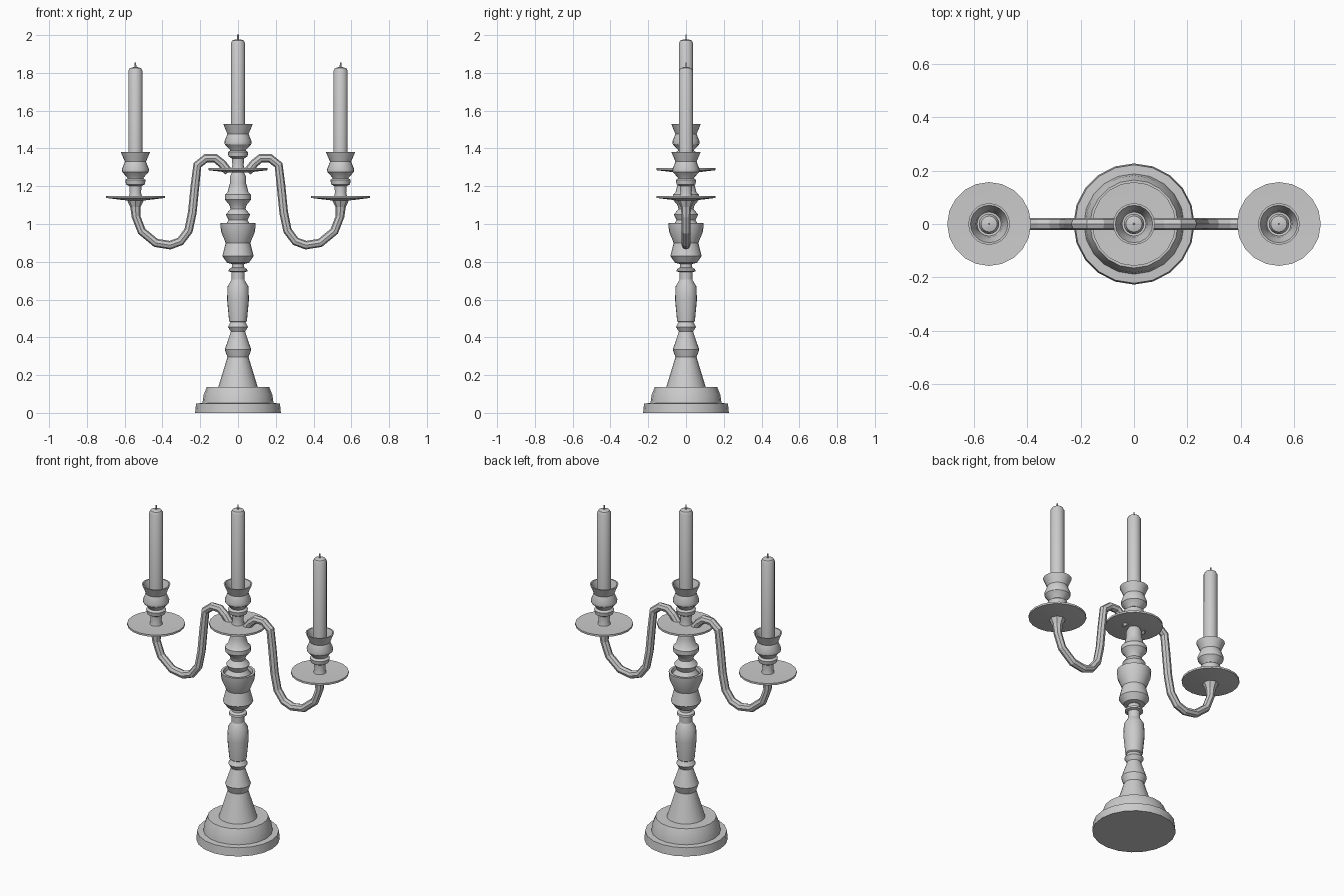
import bpy, bmesh, math

if "Cube" in bpy.data.objects:
    bpy.data.objects.remove(bpy.data.objects["Cube"])


def smooth(ob):
    bpy.ops.object.select_all(action='DESELECT')
    ob.select_set(True)
    bpy.context.view_layer.objects.active = ob
    bpy.ops.object.shade_smooth_by_angle(angle=math.radians(30))


def lathe(name, profile, x=0.0, z=0.0, sides=20):
    """Revolve (radius, height) points around a vertical axis."""
    bm = bmesh.new()
    rings = []
    for r, h in profile:
        if r == 0:
            rings.append([bm.verts.new((0, 0, h))] * sides)
        else:
            rings.append([bm.verts.new((r * math.cos(2 * math.pi * i / sides),
                                        r * math.sin(2 * math.pi * i / sides), h))
                          for i in range(sides)])
    for a, b in zip(rings, rings[1:]):
        for i in range(sides):
            j = (i + 1) % sides
            bm.faces.new(list(dict.fromkeys((a[i], a[j], b[j], b[i]))))
    bmesh.ops.recalc_face_normals(bm, faces=bm.faces)
    me = bpy.data.meshes.new(name)
    bm.to_mesh(me)
    bm.free()
    ob = bpy.data.objects.new(name, me)
    ob.location = (x, 0, z)
    bpy.context.collection.objects.link(ob)
    smooth(ob)
    return ob


# stepped round foot
lathe("base", [(0, 0), (.227, 0), (.222, .05), (.188, .052), (.182, .095),
               (.165, .137), (0, .137)])

# turned stem
lathe("lower_stem", [(0, .13), (.105, .135), (.056, .295), (.07, .335), (.038, .43),
                     (.053, .455), (.04, .48), (.047, .485), (.058, .60), (.055, .67),
                     (.034, .705), (.034, .745), (.05, .75), (.048, .762),
                     (.033, .77), (.033, .79), (0, .79)])
lathe("upper_stem", [(0, .78), (.058, .795), (.083, .83), (.065, .90), (.09, .96),
                     (.094, 1.005), (.08, 1.005), (.075, .985), (.05, 1.02),
                     (.064, 1.05), (.04, 1.08), (.045, 1.10), (.07, 1.13),
                     (.07, 1.155), (.055, 1.17), (.043, 1.215), (.043, 1.25),
                     (.03, 1.275), (0, 1.275)])

# drip tray, candle cup and candle, heights relative to the tray underside
TRAY = [(0, 0), (.05, 0), (.157, .013), (.157, .024), (.03, .02), (0, .02)]
CUP = [(0, .01), (.036, .015), (.03, .04), (.032, .075), (.05, .085), (.054, .108),
       (.042, .117), (.044, .122), (.07, .15), (.072, .165), (.056, .205), (.078, .257),
       (.07, .257), (.05, .205), (.045, .17), (0, .165)]
CANDLE = [(0, .16), (.038, .16), (.038, .685), (.03, .70), (.012, .705), (0, .705)]
WICK = [(0, .69), (.005, .69), (.004, .73), (0, .73)]

for side, x, z in (("left", -.543, 1.125), ("middle", 0, 1.272), ("right", .543, 1.125)):
    lathe(side + "_tray", TRAY, x, z)
    lathe(side + "_cup", CUP, x, z)
    lathe(side + "_candle", CANDLE, x, z, 16)
    lathe(side + "_wick", WICK, x, z, 6)

# S-shaped arms: x, z, relative thickness
ARM = [(.05, 1.275, 1), (.085, 1.32, 1), (.12, 1.348, 1), (.17, 1.348, 1),
       (.215, 1.312, 1), (.228, 1.20, 1), (.242, 1.06, 1), (.262, .965, 1),
       (.305, .908, 1), (.36, .888, 1), (.435, .90, 1), (.51, .962, 1),
       (.54, 1.04, 1), (.543, 1.09, 1.2), (.543, 1.13, 2)]

for side, s in (("left", -1), ("right", 1)):
    cu = bpy.data.curves.new(side + "_arm", 'CURVE')
    cu.dimensions = '3D'
    cu.bevel_depth = .023
    cu.bevel_resolution = 2
    cu.use_fill_caps = True
    sp = cu.splines.new('POLY')
    sp.points.add(len(ARM) - 1)
    for p, (x, z, r) in zip(sp.points, ARM):
        p.co = (s * x, 0, z, 1)
        p.radius = r
    sp.use_smooth = False
    bpy.context.collection.objects.link(bpy.data.objects.new(side + "_arm", cu))
